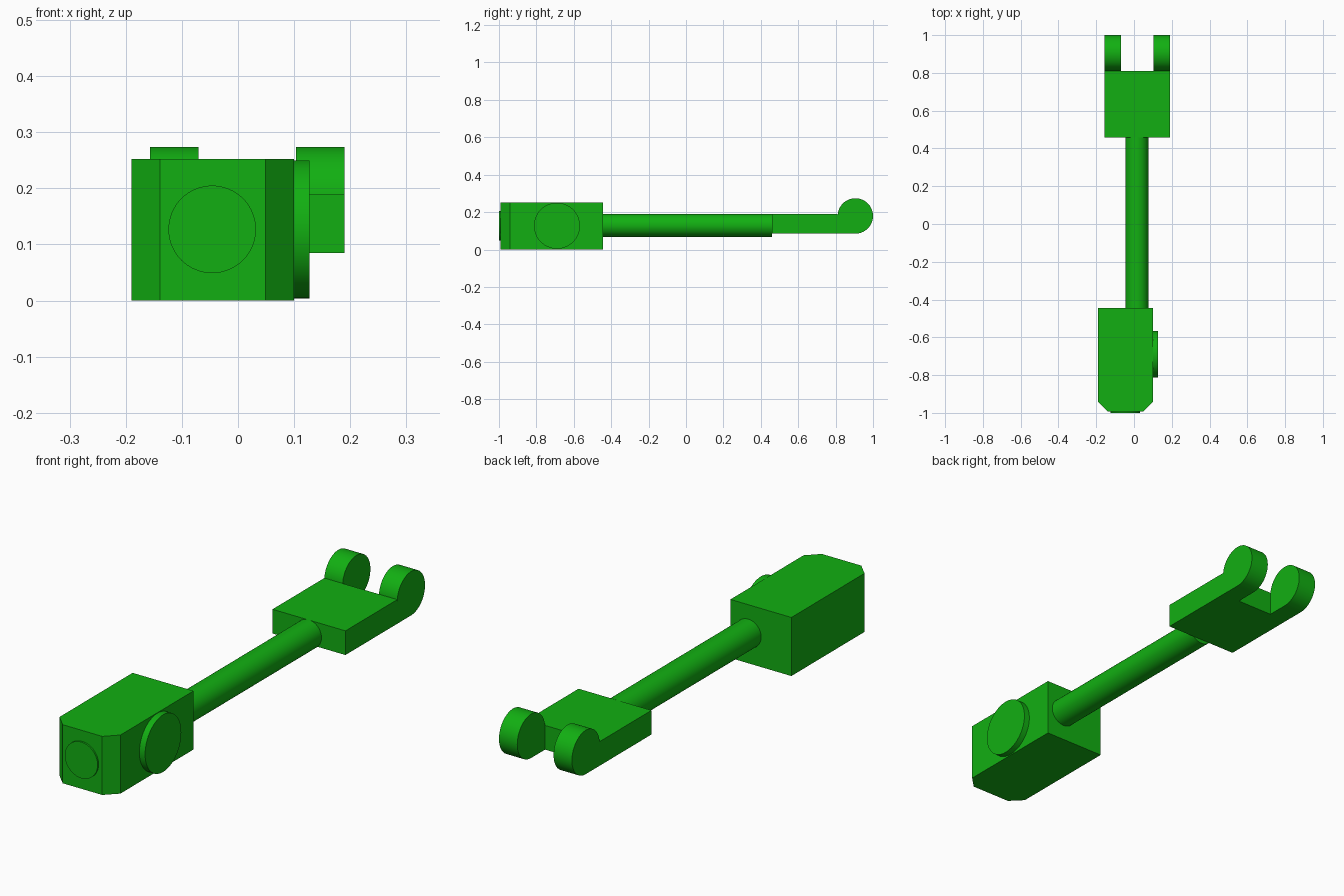
import bpy
import bmesh
from math import pi, sin, cos, radians
from mathutils import Matrix, Vector

cube = bpy.data.objects.get("Cube")
if cube:
    bpy.data.objects.remove(cube, do_unlink=True)

green = bpy.data.materials.new("bright_green")
green.use_nodes = True
green.diffuse_color = (0.006, 0.43, 0.006, 1)
bsdf = next(n for n in green.node_tree.nodes if n.type == 'BSDF_PRINCIPLED')
bsdf.inputs["Base Color"].default_value = green.diffuse_color


def extrude_profile(name, points, start, vector, smooth=False):
    """Solid made by sweeping a closed outline along a vector."""
    bm = bmesh.new()
    verts = [bm.verts.new(Vector(p) + Vector(start)) for p in points]
    face = bm.faces.new(verts)
    swept = bmesh.ops.extrude_face_region(bm, geom=[face], use_keep_orig=True)
    moved = [g for g in swept["geom"] if isinstance(g, bmesh.types.BMVert)]
    bmesh.ops.translate(bm, vec=vector, verts=moved)
    bmesh.ops.recalc_face_normals(bm, faces=bm.faces)
    mesh = bpy.data.meshes.new(name)
    bm.to_mesh(mesh)
    bm.free()
    obj = bpy.data.objects.new(name, mesh)
    bpy.context.collection.objects.link(obj)
    mesh.materials.append(green)
    if smooth:
        bpy.ops.object.select_all(action='DESELECT')
        obj.select_set(True)
        bpy.context.view_layer.objects.active = obj
        bpy.ops.object.shade_smooth_by_angle(angle=radians(30))
    return obj


def circle(radius, axis, count=64):
    """Points of a circle around the x or y axis."""
    ring = [(radius * cos(2 * pi * i / count), radius * sin(2 * pi * i / count))
            for i in range(count)]
    return [(0, a, b) if axis == 'X' else (a, 0, b) for a, b in ring]


# Housing block with two chamfered front corners
left, right, front, back, cut = -0.19, 0.1, -0.993, -0.445, 0.051
outline = [(left, back, 0), (left, front + cut, 0), (left + cut, front, 0),
           (right - cut, front, 0), (right, front + cut, 0), (right, back, 0)]
extrude_profile("housing", outline, (0, 0, 0), (0, 0, 0.252))

# Round covers on the front and the side
extrude_profile("front_disc", circle(0.078, 'Y'), (-0.046, -1, 0.127), (0, 0.02, 0), True)
extrude_profile("side_disc", circle(0.123, 'X'), (0.09, -0.69, 0.127), (0.037, 0, 0), True)

# Connecting rod
extrude_profile("rod", circle(0.061, 'Y'), (0.015, -0.45, 0.129), (0, 0.91, 0), True)

# Fork plate
plate = [(-0.157, 0.459, 0), (0.19, 0.459, 0), (0.19, 0.811, 0), (-0.157, 0.811, 0)]
extrude_profile("fork_plate", plate, (0, 0, 0.085), (0, 0, 0.104))

# Fork prongs: a round eye that runs into the underside of the plate
radius, eye_y, eye_z = 0.0945, 0.9055, 0.1795
arc = [(0, radius * cos(a), radius * sin(a))
       for a in (-pi / 2 + 1.5 * pi * i / 48 for i in range(49))]
arc.append((0, -radius, -radius))
for side, x in (("right", -0.157), ("left", 0.103)):
    extrude_profile(side + "_fork_prong", arc, (x, eye_y, eye_z), (0.087, 0, 0), True)
